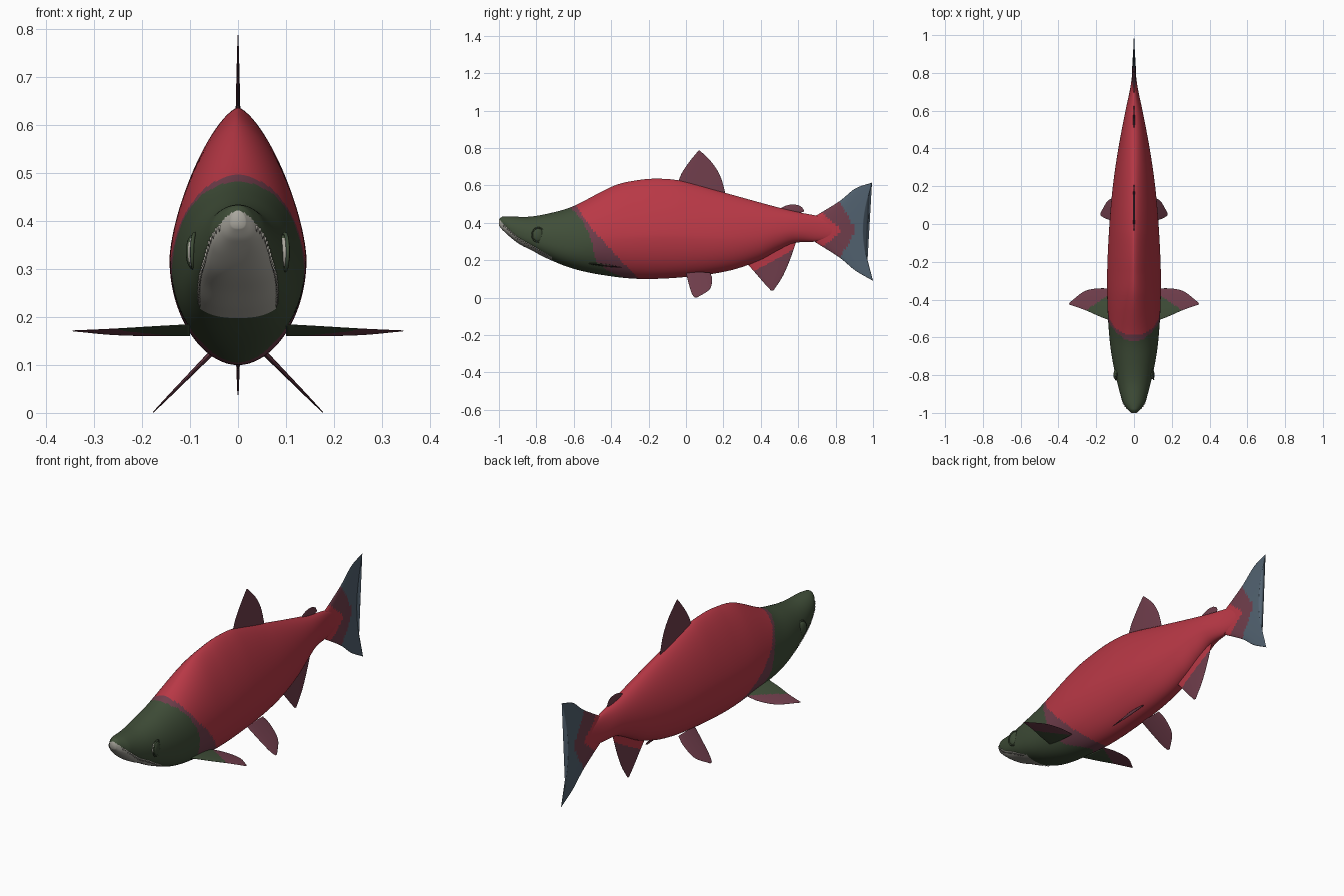
import bpy, bmesh, math
from mathutils import Vector, Matrix

if "Cube" in bpy.data.objects:
    bpy.data.objects.remove(bpy.data.objects["Cube"])

RED, GREEN, PURPLE, BLUE, SILVER = range(5)
MATS = []
for name, col in (("body red", (.485, .040, .061)), ("head green", (.051, .076, .040)),
                  ("fin purple", (.162, .048, .072)), ("tail blue grey", (.084, .122, .162)),
                  ("mouth silver", (.40, .385, .34))):
    m = bpy.data.materials.new(name)
    m.diffuse_color = (*col, 1)
    m.use_nodes = True
    m.node_tree.nodes["Principled BSDF"].inputs["Base Color"].default_value = m.diffuse_color
    MATS.append(m)


def curve(pts, x):
    """Smooth interpolation through (x, value) pairs."""
    n = len(pts)
    x = min(max(x, pts[0][0]), pts[-1][0])
    i = 0
    while i < n - 2 and x > pts[i + 1][0]:
        i += 1

    def slope(k):
        a, b = pts[max(k - 1, 0)], pts[min(k + 1, n - 1)]
        return (b[1] - a[1]) / (b[0] - a[0])
    (x0, v0), (x1, v1) = pts[i], pts[i + 1]
    h = x1 - x0
    t = (x - x0) / h
    return ((2*t**3 - 3*t*t + 1) * v0 + (t**3 - 2*t*t + t) * h * slope(i)
            + (3*t*t - 2*t**3) * v1 + (t**3 - t*t) * h * slope(i + 1))


def finish(name, bm, rule):
    """Turn a bmesh into a smooth object, coloured face by face with a rule."""
    bmesh.ops.recalc_face_normals(bm, faces=bm.faces)
    for f in bm.faces:
        f.smooth = True
        f.material_index = rule(f.calc_center_median(), f.normal)
    me = bpy.data.meshes.new(name)
    bm.to_mesh(me)
    bm.free()
    for m in MATS:
        me.materials.append(m)
    ob = bpy.data.objects.new(name, me)
    bpy.context.collection.objects.link(ob)
    return ob


def loft(name, rings, rule):
    bm = bmesh.new()
    vs = [[bm.verts.new(p) for p in r] for r in rings]
    n = len(rings[0])
    for a, b in zip(vs, vs[1:]):
        for k in range(n):
            bm.faces.new((a[k], a[(k + 1) % n], b[(k + 1) % n], b[k]))
    bm.faces.new(vs[0])
    bm.faces.new(vs[-1])
    return finish(name, bm, rule)


# Body: side profile, width and cross-section
TOP = [(-1, .42), (-.98, .433), (-.835, .433), (-.7, .458), (-.6, .49), (-.38, .6), (-.245, .63),
       (-.14, .636), (-.03, .625), (.21, .56), (.475, .487), (.61, .455), (.7, .438), (.83, .41)]
BOT = [(-1, .385), (-.98, .36), (-.9, .292), (-.82, .25), (-.755, .215), (-.62, .16), (-.46, .123),
       (-.245, .10), (.02, .112), (.235, .145), (.395, .2), (.5, .257), (.58, .292), (.7, .3), (.83, .32)]
WID = [(-1, .015), (-.98, .035), (-.94, .06), (-.8, .098), (-.65, .125), (-.45, .14), (-.25, .142),
       (0, .13), (.2, .112), (.4, .083), (.6, .045), (.72, .02), (.83, .005)]
P_TOP = [(-1, 2), (-.7, 2), (-.3, 1.5), (.1, 1.55), (.6, 2), (.83, 2)]
P_BOT = [(-1, 2.6), (-.7, 2.5), (-.4, 2), (.83, 2)]


def section(y, a):
    t, b, w = curve(TOP, y), curve(BOT, y), curve(WID, y)
    zm = b + .42 * (t - b)
    c, s = math.cos(a), math.sin(a)
    p = curve(P_TOP if s > 0 else P_BOT, y)
    x = math.copysign(abs(c) ** (2 / p), c) * w
    z = abs(s) ** (2 / p)
    return Vector((x, y, zm + (z * (t - zm) if s > 0 else -z * (zm - b))))


# Colour borders along the body, as y for each height z
HEAD_END = [(.1, -.31), (.14, -.41), (.2, -.48), (.3, -.505), (.42, -.56), (.5, -.64)]
BAND_END = [(.1, -.25), (.2, -.35), (.3, -.44), (.4, -.53), (.5, -.59)]


def lip(y):
    return curve(BOT, y) + .038 - .018 * (y + 1) / .28


def body_rule(c, n):
    if c.y < -.715 and c.z < lip(c.y):
        return SILVER
    if c.y < curve(HEAD_END, c.z):
        return GREEN
    return PURPLE if c.y < curve(BAND_END, c.z) else RED


NR, NS = 200, 88
ys = [-1 + 1.83 * (i / NR) ** 1.25 for i in range(NR + 1)]
loft("body", [[section(y, 2 * math.pi * (k + .5) / NS) for k in range(NS)] for y in ys], body_rule)


# Fins: lens-shaped blades between a leading and a trailing edge
def fin(name, lead, trail, place, normal, thick, rule, bow=0):
    def edge(pts, s):
        return [curve([(i / (len(pts) - 1), p[j]) for i, p in enumerate(pts)], s) for j in (0, 1)]
    rings, ns, nu = [], 36, 48
    nv = Vector(normal).normalized()
    for i in range(ns + 1):
        s = i / ns
        l, t = edge(lead, s), edge(trail, s)
        ring = []
        for k in range(nu):
            a = 2 * math.pi * k / nu
            u = .5 - .5 * math.cos(a)
            p0 = l[0] + (t[0] - l[0]) * u - bow * s ** 3 * math.sin(math.pi * u)
            p1 = l[1] + (t[1] - l[1]) * u
            ring.append(place(p0, p1) + nv * thick * math.sin(a) * (1 - .85 * s))
        rings.append(ring)
    loft(name, rings, rule)


def upright(y, z):
    return Vector((0, y, z))


def purple(c, n):
    return PURPLE


def tail_rule(c, n):
    d = abs(c.z - .36)
    if c.y < .83 - 1.1 * d:
        return RED
    return PURPLE if c.y < .91 - .6 * d else BLUE


fin("dorsal_fin", [(-.05, .60), (-.02, .67), (.025, .735), (.068, .787)],
    [(.215, .54), (.185, .645), (.14, .72), (.075, .786)], upright, (1, 0, 0), .006, purple)
fin("adipose_fin", [(.49, .465), (.525, .488), (.565, .498), (.60, .495)],
    [(.56, .455), (.60, .455), (.63, .46), (.622, .482)], upright, (1, 0, 0), .006, purple)
fin("tail_fin", [(.69, .435), (.82, .515), (.905, .583), (.995, .615)],
    [(.69, .297), (.82, .215), (.905, .145), (1, .09)], upright, (1, 0, 0), .014, tail_rule, .05)
fin("anal_fin", [(.32, .19), (.37, .133), (.42, .075), (.455, .037)],
    [(.59, .30), (.555, .20), (.515, .11), (.467, .037)], upright, (1, 0, 0), .008,
    lambda c, n: PURPLE if c.z < .14 + .545 * (c.y - .36) else RED)

for side, sx in (("left", 1), ("right", -1)):
    # Paired fins
    fin(side + "_pectoral_fin", [(.10, -.52), (.18, -.49), (.26, -.455), (.345, -.425)],
        [(.10, -.35), (.17, -.34), (.26, -.355), (.34, -.415)],
        lambda x, y: Vector((sx * x, y, .172 - .12 * (y + .43))), (0, 0, 1), .007,
        lambda c, n: GREEN if c.y < -.38 - .67 * (abs(c.x) - .14) else PURPLE)
    fin(side + "_pelvic_fin", [(0, -.1), (.015, .4), (.03, .8), (.045, 1)],
        [(.13, -.1), (.14, .2), (.125, .65), (.06, 1)],
        lambda y, d: Vector((sx * (.06 + .117 * d), y, .12 - .119 * d)), (sx, 0, 1), .006, purple)

    # Eye with a raised rim
    at = Matrix.Translation((sx * .094, -.79, .335)) @ Matrix.Rotation(sx * .17, 4, 'Z')
    bm = bmesh.new()
    bmesh.ops.create_uvsphere(bm, u_segments=32, v_segments=20, radius=1,
                              matrix=at @ Matrix.Diagonal((.014, .032, .036, 1)))
    finish(side + "_eye", bm, lambda c, n: SILVER if n.y < -.6 else GREEN)
    rim = []
    for i in range(33):
        a = 2 * math.pi * i / 32
        rim.append([at @ Vector((.004 + .004 * math.cos(b), (.034 + .004 * math.sin(b)) * math.cos(a),
                                 (.038 + .004 * math.sin(b)) * math.sin(a)))
                    for b in (j * math.pi / 4 for j in range(8))])
    loft(side + "_eye_rim", rim, lambda c, n: GREEN)

    # Row of small teeth along the lip
    bm = bmesh.new()
    for i in range(26):
        y = -.975 + .235 * i / 25
        p = min((section(y, -math.pi / 2 * j / 60) for j in range(61)), key=lambda q: abs(q.z - lip(y)))
        bmesh.ops.create_cone(bm, cap_ends=True, segments=6, radius1=0, radius2=.004, depth=.014,
                              matrix=Matrix.Translation((sx * p.x, y, p.z - .005)))
    finish(side + "_teeth", bm, lambda c, n: SILVER)
